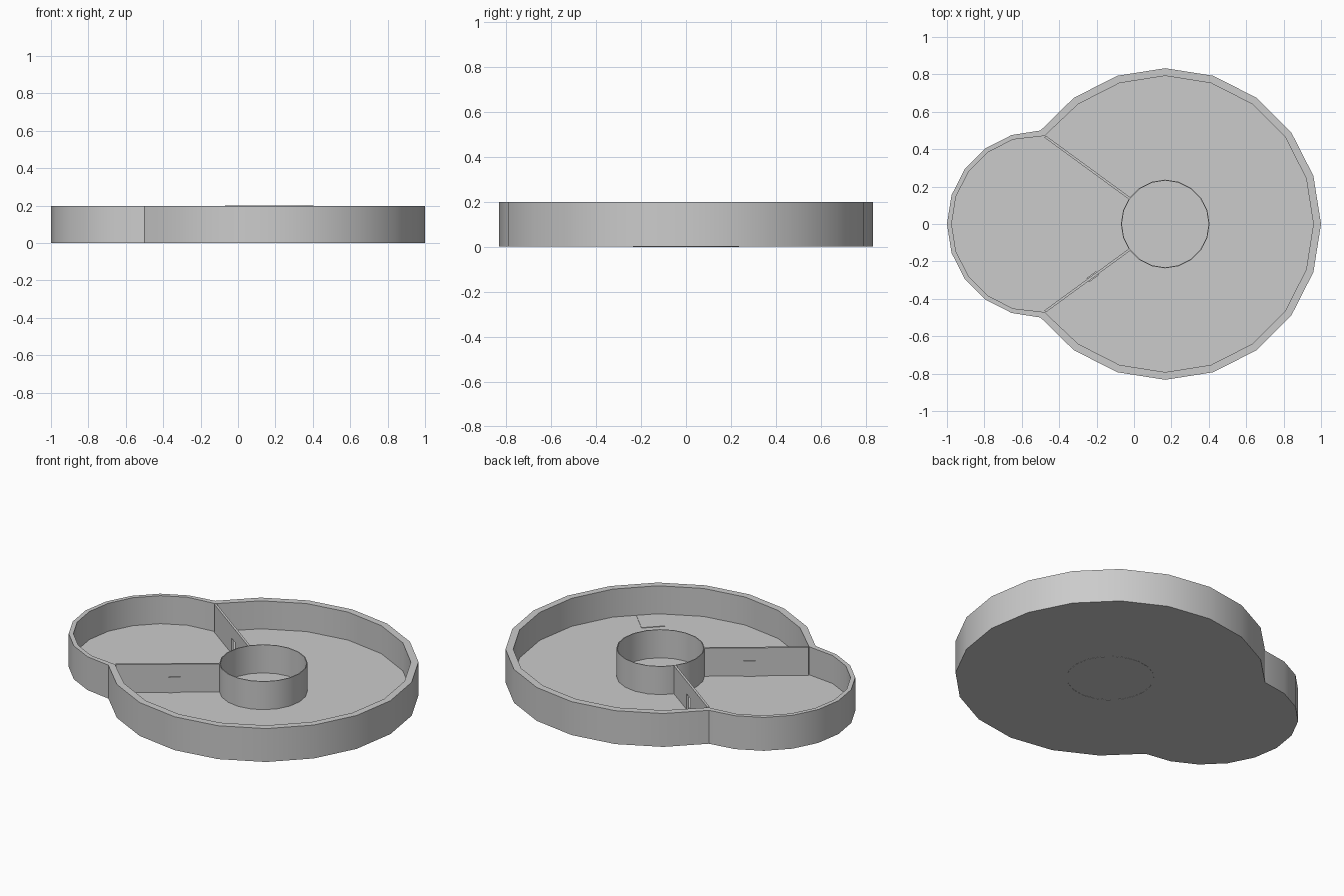
import bpy, bmesh, math
from mathutils import Matrix, Vector

if "Cube" in bpy.data.objects:
    bpy.data.objects.remove(bpy.data.objects["Cube"])

CX = 0.167              # centre of the large round chamber
SX = -0.5               # centre of the small lobe
FLOOR, TOP = 0.033, 0.199


def finish(name, bm, smooth=False):
    bmesh.ops.recalc_face_normals(bm, faces=bm.faces[:])
    me = bpy.data.meshes.new(name)
    bm.to_mesh(me)
    bm.free()
    ob = bpy.data.objects.new(name, me)
    bpy.context.collection.objects.link(ob)
    if smooth:
        bpy.ops.object.select_all(action='DESELECT')
        bpy.context.view_layer.objects.active = ob
        ob.select_set(True)
        bpy.ops.object.shade_smooth_by_angle(angle=math.radians(25))
    return ob


def arc(cx, r, a0, a1):
    return [(cx + r * math.cos(math.radians(a)), r * math.sin(math.radians(a)))
            for a in range(a0, a1 + 1, 18)]


def stack(bm, levels):
    """Bridge a list of (outline, z) loops; return the vertex loops."""
    loops = [[bm.verts.new((x, y, z)) for x, y in pts] for pts, z in levels]
    n = len(loops[0])
    for a, b in zip(loops, loops[1:]):
        for i in range(n):
            j = (i + 1) % n
            bm.faces.new((a[i], a[j], b[j], b[i]))
    return loops


def upright_panel(name, profile, start, end, thick):
    """Extrude an (along, z) profile into a thin panel running start to end."""
    s, e = Vector((*start, 0)), Vector((*end, 0))
    d = (e - s).normalized()
    side = Vector((-d.y, d.x, 0)) * thick / 2
    bm = bmesh.new()
    rings = [[bm.verts.new(s + d * u + Vector((0, 0, z)) + side * k)
              for u, z in profile] for k in (-1, 1)]
    bm.faces.new(rings[0])
    bm.faces.new(rings[1][::-1])
    n = len(profile)
    for i in range(n):
        j = (i + 1) % n
        bm.faces.new((rings[0][i], rings[0][j], rings[1][j], rings[1][i]))
    return finish(name, bm)


# Tray: joined outline of two round chambers, with wall and floor
outer = arc(CX, 0.833, -126, 126) + arc(SX, 0.5, 90, 270)
inner = (arc(CX, 0.792, -126, 126) + [(-0.478, 0.471)]
         + arc(SX, 0.475, 108, 252) + [(-0.478, -0.471)])
bm = bmesh.new()
loops = stack(bm, [(outer, 0.001), (outer, TOP), (inner, TOP), (inner, FLOOR)])
bm.faces.new(loops[0])
bm.faces.new(loops[-1])
finish("tray", bm, True)

# Hub: thin open ring in the middle of the large chamber
ring_out, ring_in = arc(CX, 0.237, 0, 342), arc(CX, 0.232, 0, 342)
bm = bmesh.new()
stack(bm, [(ring_out, 0), (ring_out, 0.2), (ring_in, 0.2), (ring_in, 0),
           (ring_out, 0)])
bmesh.ops.remove_doubles(bm, verts=bm.verts[:], dist=1e-5)
finish("hub", bm, True)

# Dividers: thin walls from the hub to the junction of the chambers
A, B = (-0.475, 0.467), (-0.022, 0.136)
length = math.dist(A, B)
mid, half, door_top = 0.315, 0.032, 0.125
z0 = FLOOR - 0.005
upright_panel("back_divider",
              [(0, z0), (mid - half, z0), (mid - half, door_top),
               (mid + half, door_top), (mid + half, z0), (length, z0),
               (length, TOP), (0, TOP)], A, B, 0.013)
flip = lambda p: (p[0], -p[1])
upright_panel("front_divider", [(0, z0), (length, z0), (length, TOP), (0, TOP)],
              flip(A), flip(B), 0.013)

# Gate block set into the front divider
upright_panel("gate_block",
              [(mid - half, z0), (mid + half, z0), (mid + half, door_top),
               (mid - half, door_top)], flip(A), flip(B), 0.026)

# Shallow pad on the floor beside the outer wall
bm = bmesh.new()
bmesh.ops.create_cube(bm, size=1, matrix=Matrix.Translation((0.61, -0.54, FLOOR))
                      @ Matrix.Rotation(math.radians(45), 4, 'Z')
                      @ Matrix.Diagonal((0.127, 0.155, 0.006, 1)))
finish("floor_pad", bm)
